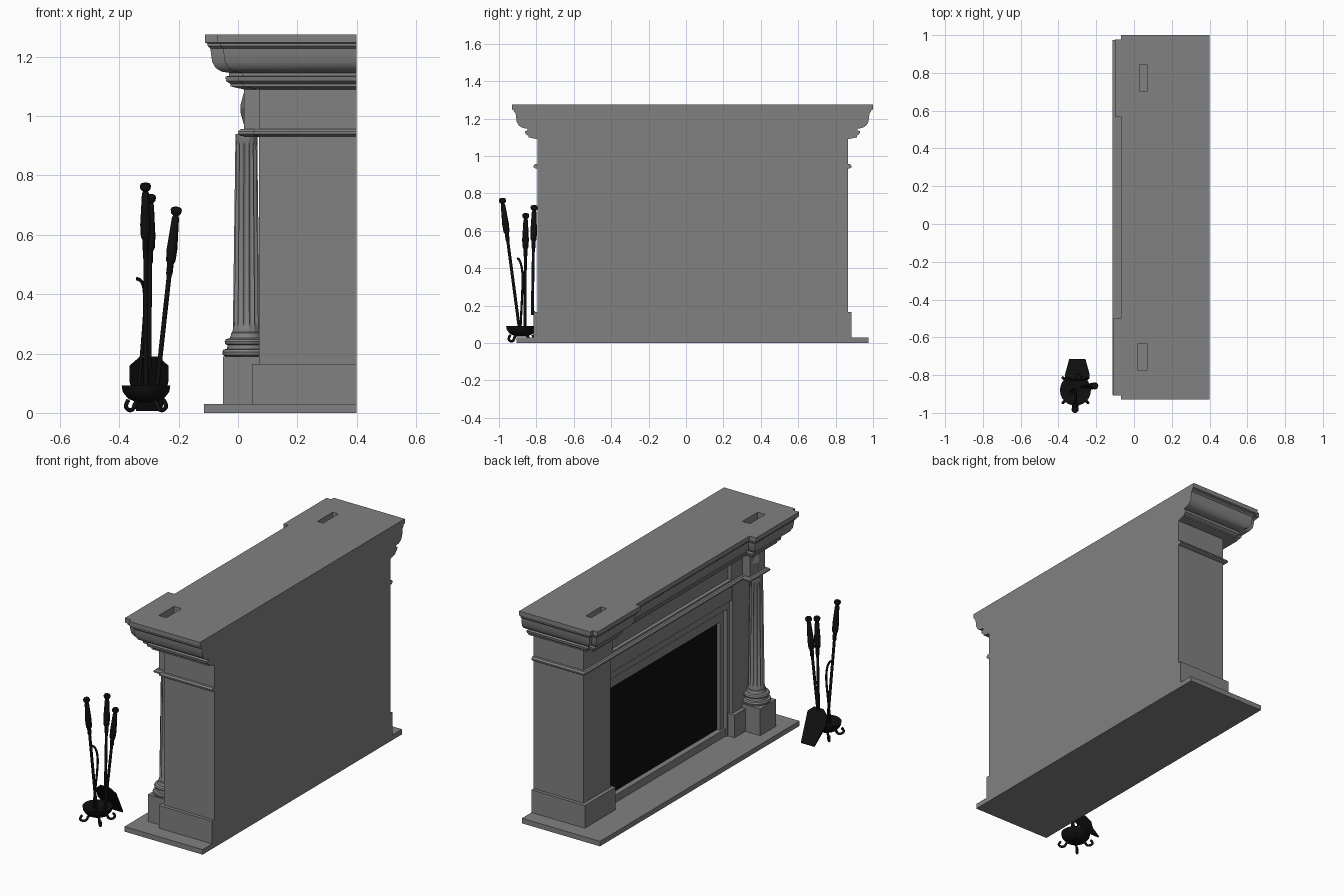
import bpy, bmesh, math
from mathutils import Vector

cube = bpy.data.objects.get("Cube")
if cube:
    bpy.data.objects.remove(cube, do_unlink=True)

MID = 0.035      # centre line of the mantel along y
BACK = 0.4       # flat back of the mantel


def material(name, v):
    m = bpy.data.materials.new(name)
    m.use_nodes = True
    m.diffuse_color = (v, v, v, 1)
    m.node_tree.nodes["Principled BSDF"].inputs["Base Color"].default_value = (v, v, v, 1)
    return m


STONE = material("grey stone", 0.22)
SOOT = material("soot black", 0.004)
IRON = material("wrought iron", 0.005)


def finish(bm, name, mat, smooth=False):
    bmesh.ops.recalc_face_normals(bm, faces=bm.faces)
    mesh = bpy.data.meshes.new(name)
    bm.to_mesh(mesh)
    bm.free()
    ob = bpy.data.objects.new(name, mesh)
    bpy.context.collection.objects.link(ob)
    mesh.materials.append(mat)
    if smooth:
        bpy.ops.object.select_all(action='DESELECT')
        ob.select_set(True)
        bpy.context.view_layer.objects.active = ob
        bpy.ops.object.shade_smooth_by_angle(angle=math.radians(35))
    return ob


def loft(name, rings, mat, smooth=False):
    """Skin a list of equal-length point rings and cap both ends."""
    bm = bmesh.new()
    rows = [[bm.verts.new(p) for p in r] for r in rings]
    n = len(rows[0])
    for a, b in zip(rows, rows[1:]):
        for i in range(n):
            bm.faces.new((a[i], a[(i + 1) % n], b[(i + 1) % n], b[i]))
    bm.faces.new(rows[0])
    bm.faces.new(rows[-1])
    return finish(bm, name, mat, smooth)


def rect(x0, x1, y0, y1, z):
    return [(x0, y0, z), (x1, y0, z), (x1, y1, z), (x0, y1, z)]


def box(name, x0, x1, y0, y1, z0, z1, mat=STONE):
    return loft(name, [rect(x0, x1, y0, y1, z0), rect(x0, x1, y0, y1, z1)], mat)


def moulding(name, x0, y0, y1, profile, x1=BACK):
    """Run a profile of (offset, z) around three sides of a block."""
    return loft(name, [rect(x0 - o, x1, y0 - o, y1 + o, z) for o, z in profile], STONE, True)


def lathe(name, cx, cy, profile, mat, n=24):
    turn = [math.tau * i / n for i in range(n)]
    return loft(name, [[(cx + r * math.cos(t), cy + r * math.sin(t), z) for t in turn]
                       for r, z in profile], mat, True)


# Hearth slab, firebox back and black opening
box("hearth", -0.115, BACK, MID - 0.94, MID + 0.94, 0, 0.03)
box("firebox_back", 0.14, BACK, MID - 0.8, MID + 0.8, 0.03, 1.1)
box("firebox_panel", 0.132, 0.141, MID - 0.53, MID + 0.53, 0.06, 0.74, SOOT)
box("sill", 0.1, 0.2, MID - 0.58, MID + 0.58, 0.03, 0.075)

# Side piers with plinths, and stepped jambs around the opening
for side, word in ((-1, "right"), (1, "left")):
    def span(a, b):
        return sorted((MID + side * a, MID + side * b))
    box(word + "_pier", 0.07, BACK, *span(0.575, 0.83), 0.03, 1.1)
    box(word + "_plinth", 0.048, BACK, *span(0.56, 0.85), 0.03, 0.165)
    box(word + "_outer_jamb", 0.09, 0.2, *span(0.55, 0.58), 0.03, 0.84)
    box(word + "_inner_jamb", 0.112, 0.2, *span(0.515, 0.56), 0.03, 0.8)
box("outer_head", 0.09, 0.2, MID - 0.58, MID + 0.58, 0.79, 0.84)
box("inner_head", 0.112, 0.2, MID - 0.56, MID + 0.56, 0.72, 0.8)

# Lintel with a sunken frieze panel
box("lintel", 0.075, 0.3, MID - 0.58, MID + 0.58, 0.84, 0.945)
frieze = box("frieze", 0.07, 0.3, MID - 0.58, MID + 0.58, 0.945, 1.1)
bm = bmesh.new()
bm.from_mesh(frieze.data)
bm.normal_update()
front = [f for f in bm.faces if f.normal.x < -0.9]
bmesh.ops.inset_region(bm, faces=front, thickness=0.03)
bmesh.ops.inset_region(bm, faces=front, thickness=0.008, depth=-0.015)
bm.to_mesh(frieze.data)
bm.free()

# String course and cornice, stepping forward over the column positions
STRING = [(0, 0.932), (0.012, 0.934), (0.02, 0.94), (0.02, 0.948), (0.012, 0.956), (0, 0.957)]
CORNICE = [(0, 1.09), (0.045, 1.1), (0.045, 1.108), (0.06, 1.118), (0.063, 1.133), (0.05, 1.136),
           (0.05, 1.146), (0.075, 1.15), (0.095, 1.162), (0.107, 1.182), (0.111, 1.21),
           (0.113, 1.228), (0.122, 1.236), (0.122, 1.244), (0.132, 1.248), (0.132, 1.275)]
moulding("string_course", 0.07, MID - 0.83, MID + 0.83, STRING)
tops = [moulding("cornice", 0.063, MID - 0.833, MID + 0.833, CORNICE),
        moulding("right_cornice_break", 0.02, -0.775, -0.632, CORNICE, 0.25),
        moulding("left_cornice_break", 0.032, 0.702, 0.845, CORNICE, 0.25)]

# Open pockets in the top shelf
for word, x0, y0 in (("right", 0.02, -0.775), ("left", 0.032, 0.702)):
    cutter = box(word + "_pocket_cutter", x0, 0.07, y0, y0 + 0.143, 1.235, 1.4)
    cutter.hide_render = True
    cutter.hide_set(True)
    cutter.display_type = 'WIRE'
    for top in tops:
        mod = top.modifiers.new(word + "_pocket", 'BOOLEAN')
        mod.operation = 'DIFFERENCE'
        mod.object = cutter
        mod.solver = 'EXACT'

# Fluted column on its pedestal, with capital block and pointed rosette
CX, CY = 0.028, -0.703
box("column_pedestal", -0.05, 0.1, CY - 0.075, CY + 0.075, 0.03, 0.19)
lathe("column_base", CX, CY, [(0.07, 0.19), (0.079, 0.195), (0.081, 0.205), (0.077, 0.213),
      (0.065, 0.216), (0.063, 0.228), (0.071, 0.232), (0.073, 0.24), (0.069, 0.248),
      (0.055, 0.252), (0.05, 0.27), (0.043, 0.275)], STONE, 32)
flutes, steps = 14, 6
shaft = []
for z, r, depth in ((0.26, 0.047, 0), (0.29, 0.045, 0), (0.305, 0.045, 0.008),
                    (0.9, 0.037, 0.007), (0.915, 0.037, 0), (0.94, 0.037, 0)):
    ring = []
    for i in range(flutes * steps):
        t = math.tau * i / (flutes * steps)
        rr = r - depth * math.sin(math.pi * (i % steps) / steps)
        ring.append((CX + rr * math.cos(t), CY + rr * math.sin(t), z))
    shaft.append(ring)
loft("column_shaft", shaft, STONE, True)
box("column_block", 0.02, 0.1, CY - 0.072, CY + 0.072, 0.93, 1.1)
moulding("column_string_course", 0.02, CY - 0.072, CY + 0.072, STRING, 0.2)
loft("rosette", [[(x, CY - s, 1.025), (x, CY, 1.025 - s), (x, CY + s, 1.025), (x, CY, 1.025 + s)]
                 for x, s in ((0.021, 0.058), (0.008, 0.012))], STONE)


# Iron fireside tools
def rod(name, points, radius, kind='POLY'):
    curve = bpy.data.curves.new(name, 'CURVE')
    curve.dimensions = '3D'
    curve.bevel_depth = radius
    curve.bevel_resolution = 2
    curve.use_fill_caps = True
    sp = curve.splines.new(kind)
    sp.points.add(len(points) - 1)
    for p, co in zip(sp.points, points):
        p.co = (*co, 1)
    if kind == 'NURBS':
        sp.use_endpoint_u = True
        sp.order_u = 3
    curve.materials.append(IRON)
    ob = bpy.data.objects.new(name, curve)
    bpy.context.collection.objects.link(ob)


GRIP = [(0.006, -0.235), (0.011, -0.225), (0.011, -0.19), (0.016, -0.18), (0.018, -0.14),
        (0.012, -0.035), (0.009, -0.028), (0.017, -0.02), (0.019, -0.008), (0.015, 0), (0.005, 0.003)]
for name, top, foot in (("poker", (-0.312, -0.983, 0.773), (-0.31, -0.89, 0.07)),
                        ("shovel", (-0.295, -0.812, 0.735), (-0.3, -0.822, 0.15)),
                        ("brush", (-0.207, -0.857, 0.692), (-0.275, -0.862, 0.07))):
    top, foot = Vector(top), Vector(foot)
    rod(name + "_rod", [top - (top - foot).normalized() * 0.1, foot], 0.008)
    grip = lathe(name + "_grip", 0, 0, GRIP, IRON, 12)
    grip.location = top
    grip.rotation_euler = (top - foot).to_track_quat('Z', 'Y').to_euler()
rod("hook", [(-0.342, -0.9, 0.452), (-0.32, -0.89, 0.45), (-0.312, -0.872, 0.38),
             (-0.318, -0.875, 0.27), (-0.335, -0.885, 0.08)], 0.006, 'NURBS')

# Shovel blade sloping forward and down
blade = [(0.03, -0.822, 0.19), (0.065, -0.81, 0.16), (0.065, -0.795, 0.11), (0.043, -0.715, 0.012)]
outline = [(-0.3 + w, y, z) for w, y, z in blade] + [(-0.3 - w, y, z) for w, y, z in reversed(blade)]
loft("shovel_blade", [outline, [(x, y - 0.006, z - 0.006) for x, y, z in outline]], IRON)

# Stand bowl on curled feet
BX, BY = -0.31, -0.88
lathe("stand_bowl", BX, BY, [(0.03, 0.035), (0.06, 0.048), (0.078, 0.07), (0.082, 0.092),
                             (0.076, 0.092), (0.04, 0.075)], IRON)
for k in range(4):
    t = math.radians(45 + 90 * k)
    rod("stand_foot_%d" % (k + 1),
        [(BX + r * math.cos(t), BY + r * math.sin(t), z) for r, z in
         ((0.02, 0.045), (0.05, 0.04), (0.06, 0.01), (0.085, 0.008), (0.1, 0.025), (0.085, 0.042))],
        0.007, 'NURBS')
